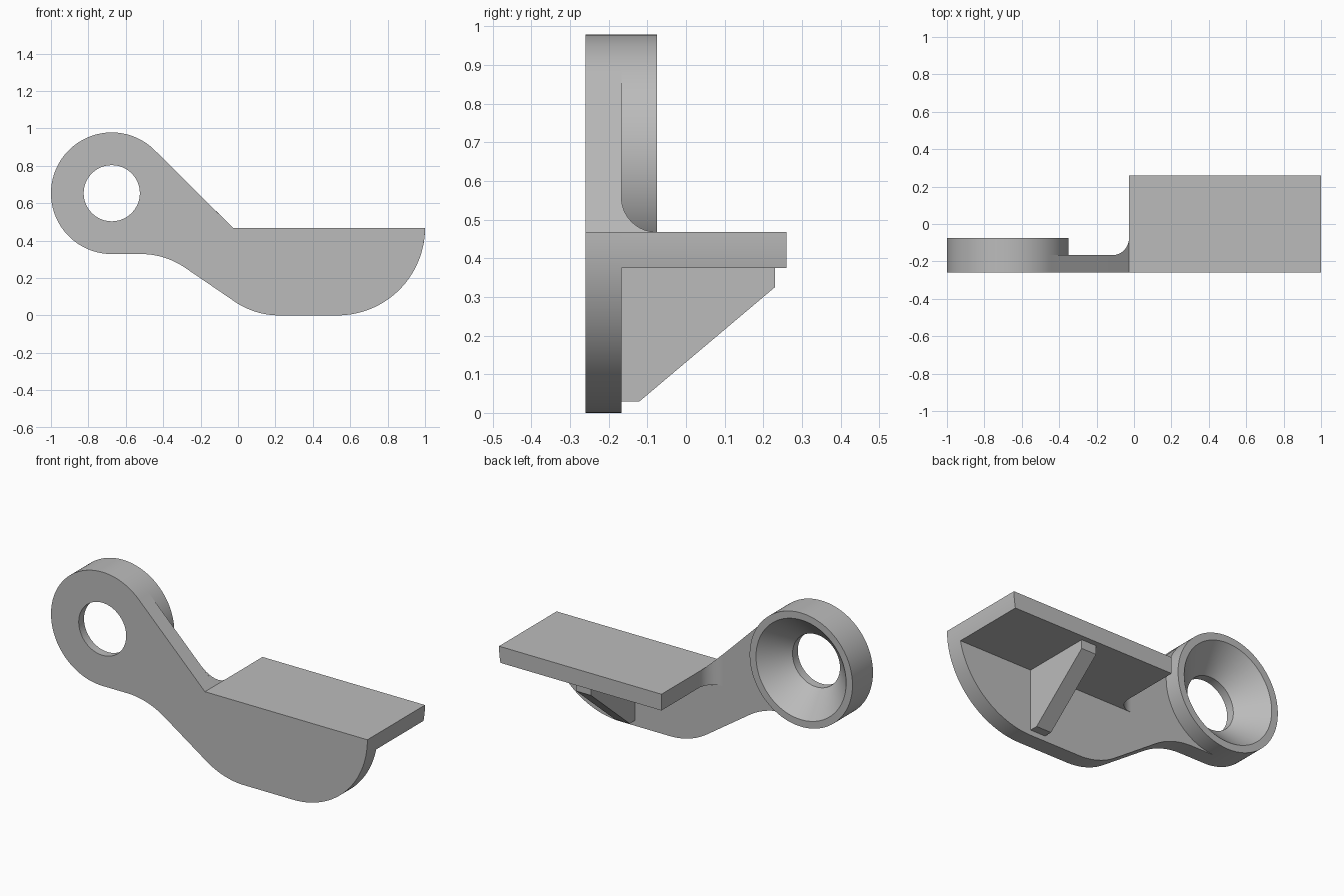
import bpy, bmesh, math
from mathutils import Vector

default = bpy.data.objects.get("Cube")
if default:
    bpy.data.objects.remove(default, do_unlink=True)

# Key dimensions
FRONT, WEB_BACK, BOSS_BACK, SHELF_BACK = -0.26, -0.167, -0.075, 0.26
EYE, EYE_R, HOLE_R, SINK_R = (-0.675, 0.653), 0.325, 0.15, 0.285
SHELF_X, SHELF_LOW, SHELF_TOP = -0.027, 0.375, 0.468
NOSE = (1 - SHELF_TOP, SHELF_TOP)
BEND_R, BEND_ANGLE, FILLET_R = 0.42, 34.3, 0.09

grey = bpy.data.materials.new("plain_grey")
grey.use_nodes = True
grey.diffuse_color = (0.5, 0.5, 0.5, 1)
grey.node_tree.nodes["Principled BSDF"].inputs["Base Color"].default_value = (0.5, 0.5, 0.5, 1)


def arc(center, radius, start, end, steps):
    """Points along an arc, angles in degrees."""
    angles = [math.radians(start + (end - start) * i / steps) for i in range(steps + 1)]
    return [(center[0] + radius * math.cos(a), center[1] + radius * math.sin(a)) for a in angles]


def loft(name, rings):
    """Closed solid through a series of matching rings."""
    bm = bmesh.new()
    loops = [[bm.verts.new(p) for p in ring] for ring in rings]
    for low, high in zip(loops, loops[1:]):
        for i in range(len(low)):
            bm.faces.new((low[i - 1], low[i], high[i], high[i - 1]))
    bm.faces.new(loops[0])
    bm.faces.new(loops[-1])
    bmesh.ops.recalc_face_normals(bm, faces=bm.faces)
    mesh = bpy.data.meshes.new(name)
    bm.to_mesh(mesh)
    bm.free()
    mesh.materials.append(grey)
    obj = bpy.data.objects.new(name, mesh)
    bpy.context.collection.objects.link(obj)
    return obj


def along_y(name, outline, y0, y1):
    """Extrude an x-z outline between two y positions."""
    return loft(name, [[Vector((x, y, z)) for x, z in outline] for y in (y0, y1)])


# Web plate: eye, S-bend and rounded nose in one outline
outline = arc(EYE, EYE_R, 45, 270, 80)
outline += arc((-0.52, 0.328 - BEND_R), BEND_R, 90, 90 - BEND_ANGLE, 16)
outline += arc((0.22, BEND_R), BEND_R, 270 - BEND_ANGLE, 270, 16)
outline += arc(NOSE, SHELF_TOP, 270, 360, 32)
outline.append((SHELF_X, SHELF_TOP))
web = along_y("web_plate", outline, FRONT, WEB_BACK)

# Boss behind the eye
boss = along_y("eye_boss", arc(EYE, EYE_R, 45, 405, 128)[:-1], WEB_BACK, BOSS_BACK)

# Shelf, its end following the nose curve
nose_start = math.degrees(math.asin((SHELF_LOW - SHELF_TOP) / SHELF_TOP))
shelf_outline = [(SHELF_X, SHELF_TOP), (SHELF_X, SHELF_LOW)]
shelf_outline += arc(NOSE, SHELF_TOP, nose_start, 0, 6)
shelf = along_y("shelf", shelf_outline, WEB_BACK, SHELF_BACK)

# Fillet between web and shelf end, its top following the sloped edge
corner = [(SHELF_X, WEB_BACK)]
corner += arc((SHELF_X - FILLET_R, WEB_BACK + FILLET_R), FILLET_R, 270, 360, 16)
fillet = loft("shelf_fillet", [
    [Vector((x, y, SHELF_LOW)) for x, y in corner],
    [Vector((x, y, SHELF_TOP + SHELF_X - x)) for x, y in corner],
])

# Gusset rib under the middle of the shelf
side = [(WEB_BACK, SHELF_LOW), (WEB_BACK, 0.03), (-0.12, 0.03), (0.23, 0.325), (0.23, SHELF_LOW)]
middle = (SHELF_X + 1) / 2
rib = loft("gusset_rib", [[Vector((middle + dx, y, z)) for y, z in side] for dx in (-0.047, 0.047)])

# Countersunk hole through web and boss
steps = [(-0.4, HOLE_R), (-0.212, HOLE_R), (BOSS_BACK, SINK_R), (0, SINK_R + 0.075)]
cutter = loft("hole_cutter", [
    [Vector((x, y, z)) for x, z in arc(EYE, r, 0, 360, 96)[:-1]] for y, r in steps
])
cutter.hide_render = True
for part in (web, boss):
    cut = part.modifiers.new("hole", "BOOLEAN")
    cut.operation = "DIFFERENCE"
    cut.solver = "EXACT"
    cut.object = cutter
    bpy.context.view_layer.objects.active = part
    bpy.ops.object.modifier_apply(modifier=cut.name)
bpy.data.objects.remove(cutter, do_unlink=True)

# Smooth curves, crisp edges
bpy.ops.object.select_all(action="DESELECT")
for part in (web, boss, shelf, fillet, rib):
    part.select_set(True)
bpy.context.view_layer.objects.active = web
bpy.ops.object.shade_smooth_by_angle(angle=math.radians(25))
